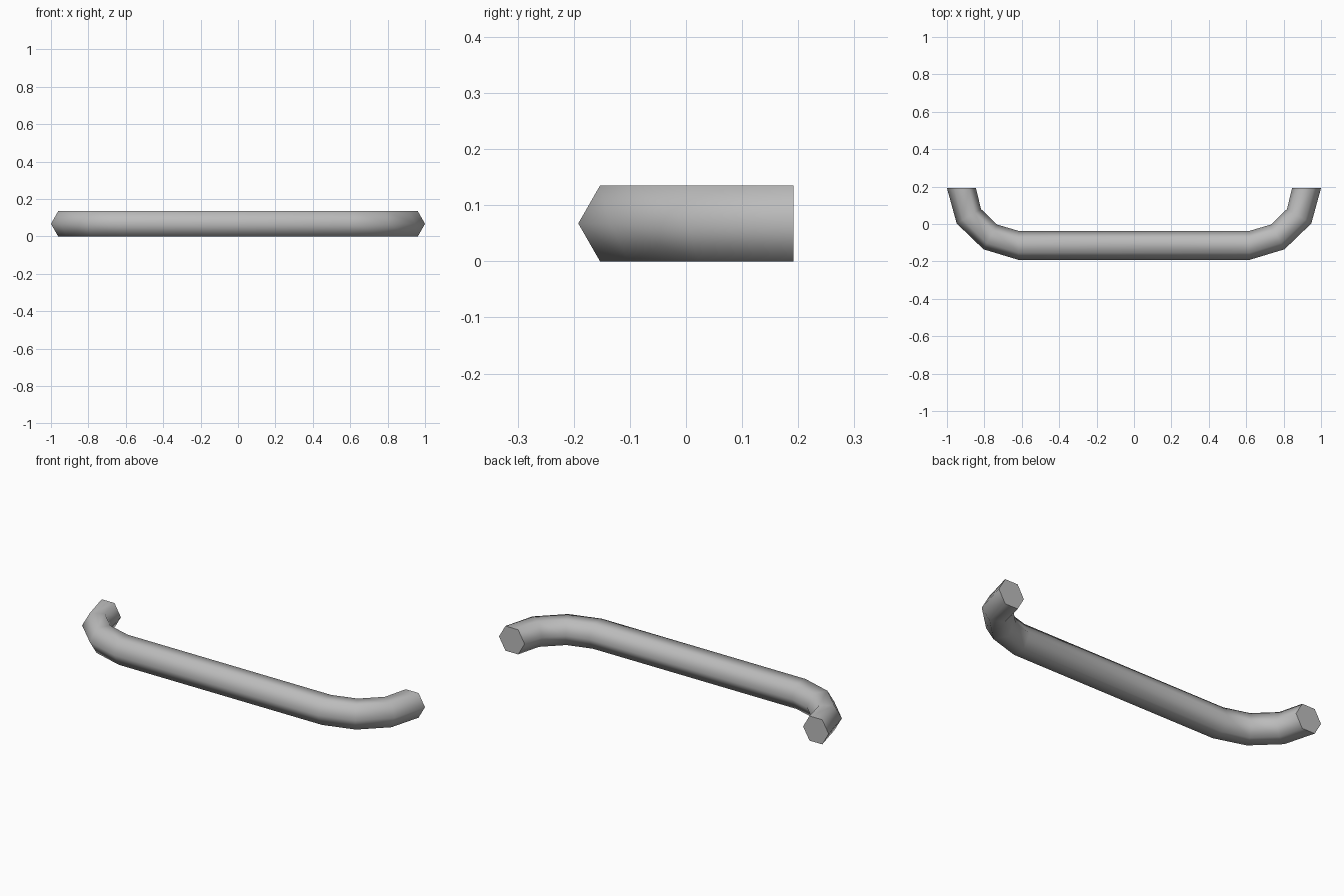
import bpy, bmesh
from math import cos, sin, radians
from mathutils import Vector

cube = bpy.data.objects.get("Cube")
if cube:
    bpy.data.objects.remove(cube, do_unlink=True)

# Plain grey material
grey = bpy.data.materials.new("satin grey")
grey.use_nodes = True
colour = (0.5, 0.5, 0.5, 1)
grey.diffuse_color = colour
grey.node_tree.nodes["Principled BSDF"].inputs["Base Color"].default_value = colour

SIDES = 6
HALF_HEIGHT = 0.0675
RADIUS = HALF_HEIGHT / sin(radians(60))

# Outer and inner edge of the bend, from mounting end to straight grip
half = [((1.0, 0.192), (0.845, 0.192)),
        ((0.948, 0.003), (0.818, 0.08)),
        ((0.805, -0.135), (0.732, -0.003)),
        ((0.617, -0.192), (0.617, -0.037))]
mirrored = [((-o[0], o[1]), (-i[0], i[1])) for o, i in reversed(half)]

# Hexagonal tube swept through the stations
bm = bmesh.new()
rings = []
for outer, inner in half + mirrored:
    outer, inner = Vector(outer), Vector(inner)
    centre, arm = (outer + inner) / 2, (outer - inner) / 2
    ring = []
    for k in range(SIDES):
        a = radians(360 / SIDES * k)
        p = centre + arm * cos(a)
        ring.append(bm.verts.new((p.x, p.y, HALF_HEIGHT + RADIUS * sin(a))))
    rings.append(ring)

for r, s in zip(rings, rings[1:]):
    for k in range(SIDES):
        n = (k + 1) % SIDES
        bm.faces.new((r[k], r[n], s[n], s[k])).smooth = True

# Flat mounting ends with sharp rims
for ring in (rings[0], rings[-1]):
    cap = bm.faces.new(ring)
    for e in cap.edges:
        e.smooth = False

bmesh.ops.recalc_face_normals(bm, faces=bm.faces)
mesh = bpy.data.meshes.new("pull_handle")
bm.to_mesh(mesh)
bm.free()
mesh.materials.append(grey)
handle = bpy.data.objects.new("pull_handle", mesh)
bpy.context.collection.objects.link(handle)
